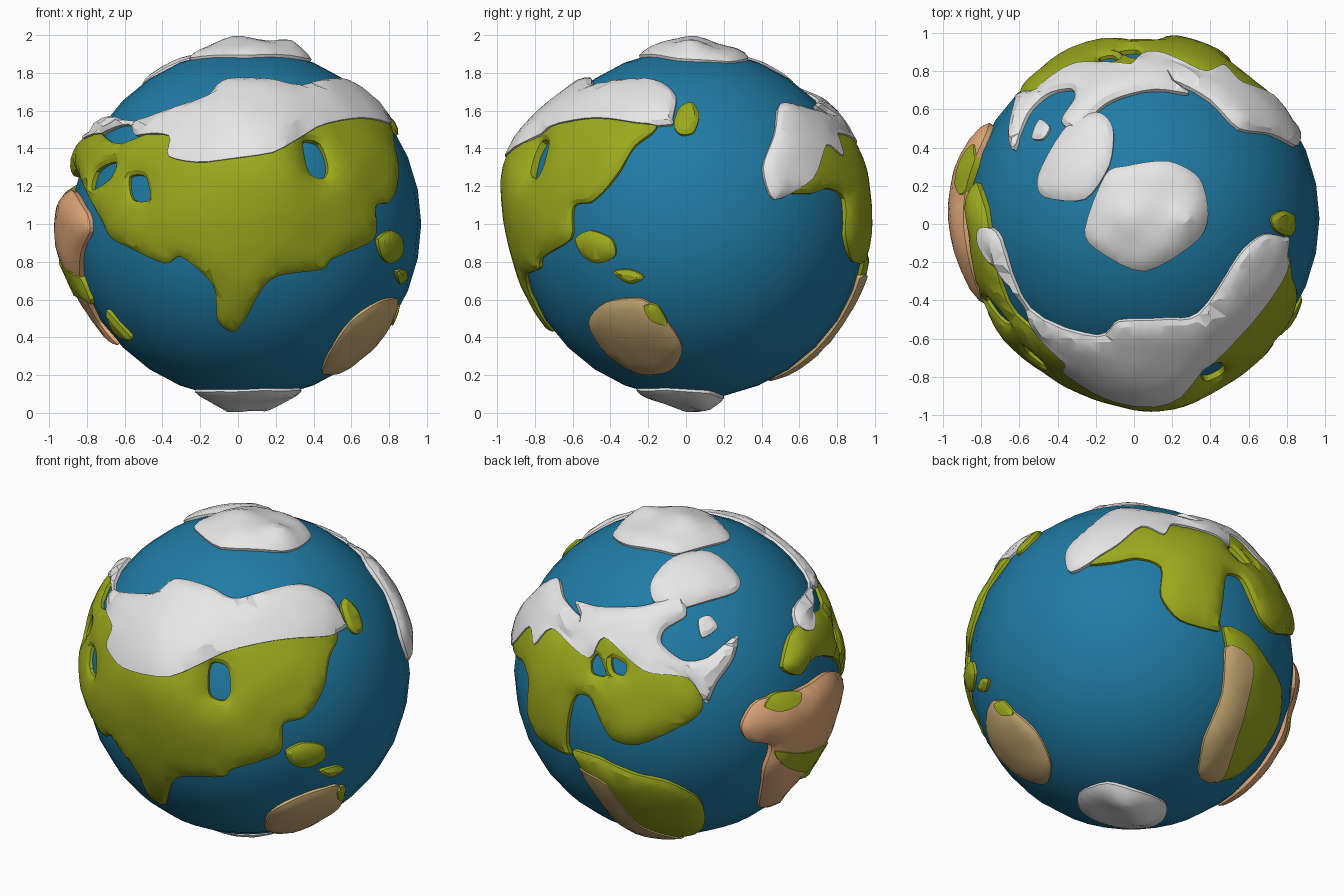
import bpy, bmesh, math, random
from mathutils import Vector, noise
from mathutils.geometry import delaunay_2d_cdt

if "Cube" in bpy.data.objects:
    bpy.data.objects.remove(bpy.data.objects["Cube"])

random.seed(4)
C = Vector((0.045, 0.03, 1.0))      # globe centre
R = 0.925                           # sea radius


def material(name, rgb):
    m = bpy.data.materials.new(name)
    m.diffuse_color = (*rgb, 1)
    m.use_nodes = True
    m.node_tree.nodes["Principled BSDF"].inputs["Base Color"].default_value = m.diffuse_color
    return m


SEA = material("sea blue", (0.014, 0.20, 0.378))
GREEN = material("grass green", (0.33, 0.40, 0.012))
WHITE = material("ice white", (0.80, 0.80, 0.80))
ORANGE = material("desert orange", (0.76, 0.40, 0.195))
SAND = material("sand", (0.61, 0.42, 0.18))

# viewing directions used to place coast points: azimuth, elevation, position of the globe centre
VIEWS = {"front": (0, 0, C.x, C.z), "right": (90, 0, C.y, C.z), "top": (0, 90, C.x, C.y),
         "bottom": (0, -90, C.x, -C.y), "back_left": (-147, 28, 0, 0), "back_right": (140, -28, 0, 0)}


def seen(view, *pts):
    """Directions from the globe centre of points seen in one view."""
    az, el, cu, cv = VIEWS[view]
    a, e = math.radians(az), math.radians(el)
    right = Vector((math.cos(a), math.sin(a), 0))
    toward = Vector((math.sin(a) * math.cos(e), -math.cos(a) * math.cos(e), math.sin(e)))
    up = toward.cross(right)
    out = []
    for u, v in pts:
        u, v = u - cu, v - cv
        w = math.sqrt(max(0.0, 0.94 ** 2 - u * u - v * v))
        out.append((right * u + up * v + toward * w).normalized())
    return out


# mountains: direction, height, angular width
PEAKS = [((0.08, -0.94, 0.34), 0.085, 0.26), ((-1, 0.12, 0.02), 0.06, 0.33),
         ((0.1, 0.95, 0.25), 0.02, 0.35), ((-0.05, 0, 1), 0.036, 0.08),
         ((0.23, 0.0, 0.98), 0.042, 0.06), ((0.05, -0.14, 0.98), 0.015, 0.07),
         ((-0.07, 0.0, -0.99), 0.045, 0.08), ((0.12, 0.1, -0.99), 0.045, 0.07)]
PEAKS = [(Vector(d).normalized(), h, s) for d, h, s in PEAKS]


def relief(d):
    return sum(h * math.exp(-(d.angle(p) / s) ** 2 / 2) for p, h, s in PEAKS) + 0.01 * noise.noise(d * 5)


def hermite(b, c, m0, m1, t):
    t2, t3 = t * t, t * t * t
    return b * (2 * t3 - 3 * t2 + 1) + m0 * (t3 - 2 * t2 + t) + c * (3 * t2 - 2 * t3) + m1 * (t3 - t2)


def smooth_loop(p, steps=4):
    """Closed smooth curve through 2D points."""
    n = len(p)
    return [hermite(p[i], p[(i + 1) % n], 0.42 * (p[(i + 1) % n] - p[i - 1]),
                    0.42 * (p[(i + 2) % n] - p[i]), k / steps) for i in range(n) for k in range(steps)]


def edge_distance(q, segs):
    best = 9.0
    for a, b in segs:
        ab = b - a
        t = max(0.0, min(1.0, (q - a).dot(ab) / max(ab.length_squared, 1e-12)))
        best = min(best, (q - a - ab * t).length_squared)
    return math.sqrt(best)


def inside(q, segs):
    odd = False
    for a, b in segs:
        if (a.y > q.y) != (b.y > q.y) and q.x < a.x + (q.y - a.y) / (b.y - a.y) * (b.x - a.x):
            odd = not odd
    return odd


def patch(name, mat, outline, height=0.036, rim=0.3, lakes=(), step=0.06, over=None):
    """Raised plate on the globe: outline flattened, triangulated, wrapped back with relief.
    Returns its height function, so that a cover can be laid over it."""
    n = sum(outline, Vector()).normalized()
    e1 = n.orthogonal().normalized()
    e2 = n.cross(e1)

    def flat(d):
        t = Vector((d.dot(e1), d.dot(e2)))
        return t.normalized() * d.angle(n) if t.length > 1e-9 else Vector((0, 0))

    def wrap(q):
        a = q.length
        return n if a < 1e-9 else n * math.cos(a) + (e1 * q.x + e2 * q.y) * (math.sin(a) / a)

    def rise(q, d):
        dist = edge_distance(q, segs)
        k = rim + (1 - rim) * min(1.0, math.sqrt(dist / 0.07))
        h = height * k + relief(d) * (0.4 + 0.6 * min(1.0, dist / 0.12))
        return max(h, over(d) + 0.009) if over else h

    def top(d):
        q = flat(d)
        return rise(q, d) if inside(q, segs) else 0.0

    pts, edges, segs = [], [], []
    for loop in [outline, *lakes]:
        ring = smooth_loop([flat(d) for d in loop])
        s, m = len(pts), len(ring)
        pts += ring
        edges += [(s + i, s + (i + 1) % m) for i in range(m)]
        segs += [(ring[i], ring[(i + 1) % m]) for i in range(m)]
    # rounded shoulder ring and jittered interior points
    extra = []
    for a, b in segs:
        mid, side = (a + b) / 2, Vector((a.y - b.y, b.x - a.x))
        if side.length > 1e-6:
            extra += [(mid + side.normalized() * k, 0.018) for k in (0.025, -0.025)]
    lo = [min(p[i] for p in pts) for i in (0, 1)]
    hi = [max(p[i] for p in pts) for i in (0, 1)]
    for i in range(int((hi[0] - lo[0]) / step) + 2):
        for j in range(int((hi[1] - lo[1]) / step) + 2):
            jit = [random.uniform(-0.25, 0.25) * step for _ in (0, 1)]
            extra.append((Vector((lo[0] + (i + j % 2 / 2) * step + jit[0], lo[1] + j * step + jit[1])), 0.04))
    pts += [q for q, gap in extra if inside(q, segs) and edge_distance(q, segs) > gap]
    vs, _, faces, *_ = delaunay_2d_cdt(pts, edges, [], 0, 1e-5)

    bm = bmesh.new()
    dirs = [wrap(q) for q in vs]
    bvs = [bm.verts.new(C + d * (R + rise(q, d))) for q, d in zip(vs, dirs)]
    for f in faces:
        if inside(sum((vs[i] for i in f), Vector((0, 0))) / len(f), segs):
            bm.faces.new([bvs[i] for i in f])
    # walls down into the sea
    foot = {}
    for e in [e for e in bm.edges if len(e.link_faces) == 1]:
        lp = e.link_loops[0]
        a, b = lp.vert, lp.link_loop_next.vert
        for v in (a, b):
            if v not in foot:
                foot[v] = bm.verts.new(C + (v.co - C).normalized() * 0.9)
        bm.faces.new((b, a, foot[a], foot[b]))
    bmesh.ops.delete(bm, geom=[v for v in bm.verts if not v.link_faces], context='VERTS')
    finish(name, bm, mat, 22)
    return top


def finish(name, bm, mat, angle):
    me = bpy.data.meshes.new(name)
    bm.to_mesh(me)
    bm.free()
    me.materials.append(mat)
    me.shade_smooth()
    me.set_sharp_from_angle(angle=math.radians(angle))
    bpy.context.collection.objects.link(bpy.data.objects.new(name, me))


# sea
bm = bmesh.new()
bmesh.ops.create_uvsphere(bm, u_segments=32, v_segments=16, radius=R)
bmesh.ops.translate(bm, verts=bm.verts, vec=C)
finish("sea", bm, SEA, 40)

# large front land with three lakes, and its ice
front = patch(
    "front_land", GREEN,
    seen("back_left", (.62, 0), (.66, .18))
    + seen("top", (-.74, -.13), (-.62, -.48), (-.2, -.65), (-.05, -.57), (.16, -.57), (.36, -.53), (.58, -.24), (.7, -.15))
    + seen("right", (-.16, 1.51), (-.27, 1.42), (-.35, 1.29), (-.43, 1.185), (-.51, 1.116), (-.6, 1.095),
           (-.615, .92), (-.77, .815))
    + seen("front", (.45, .76), (.22, .725), (.13, .657), (.035, .487), (-.03, .425), (-.11, .487), (-.13, .67),
           (-.3, .825), (-.39, .79), (-.57, .87), (-.68, .93), (-.74, 1.05))
    + seen("back_left", (.8, .07), (.715, -.04)),
    lakes=[seen("front", (.34, 1.43), (.43, 1.42), (.475, 1.3), (.45, 1.24), (.37, 1.27)),
           seen("front", (-.575, 1.25), (-.49, 1.25), (-.47, 1.13), (-.56, 1.13)),
           seen("front", (-.65, 1.33), (-.68, 1.24), (-.77, 1.18), (-.75, 1.28))])
patch("front_ice", WHITE,
      seen("top", (-.7, -.08), (-.55, -.45), (-.19, -.59), (-.08, -.51), (.16, -.5), (.34, -.475), (.55, -.17),
           (.685, -.055), (.79, -.07))
      + seen("right", (-.08, 1.53), (-.24, 1.52), (-.45, 1.545))
      + seen("front", (.4, 1.49), (.17, 1.34), (-.15, 1.305), (-.35, 1.345), (-.35, 1.45), (-.54, 1.47), (-.58, 1.53),
             (-.72, 1.48))
      + seen("back_left", (.76, .22), (.71, .22)), height=.045, over=front)

# back land with two lakes, and its ice
back = patch(
    "back_land", GREEN,
    seen("back_right", (-.29, .57), (-.11, .575), (.03, .6), (.17, .55), (.17, .38), (.28, .24), (.5, .18))
    + seen("back_left", (-.6, -.45), (-.58, -.25), (-.54, -.18), (-.46, -.2), (-.4, -.335), (-.335, -.43),
           (-.18, -.46), (.1, -.335), (.18, -.25), (.16, -.15), (.05, -.04), (-.1, .05), (-.14, .2), (-.32, .2))
    + seen("top", (.2, .82), (.42, .73), (.6, .59)) + seen("right", (.52, 1.35)),
    lakes=[seen("back_left", (-.46, .01), (-.42, .05), (-.37, -.07), (-.45, -.06)),
           seen("back_left", (-.34, .03), (-.26, -.01), (-.27, -.07), (-.33, -.05))])
patch("back_ice", WHITE,
      seen("right", (.47, 1.13), (.41, 1.3), (.47, 1.475))
      + seen("top", (.55, .5), (.4, .65), (.21, .75))
      + seen("back_left", (-.56, .36), (-.42, .325), (-.2, .325), (-.07, .36), (.04, .405), (.08, .28), (-.04, .195),
             (-.056, .11), (.07, .017), (.21, .04), (.37, .17), (.35, .03), (.257, -.11), (.2, -.22), (.1, -.085),
             (-.12, -.056), (-.235, .017), (-.375, .14), (-.46, .03), (-.57, .11), (-.68, .2), (-.765, .11))
      + seen("back_right", (.056, .754), (-.11, .63)), height=.045, over=back)

# southern back land with sandy coast
south = patch("south_land", GREEN, seen("back_right", (.53, .21), (.67, .156), (.78, .017), (.855, -.12), (.84, -.32),
              (.73, -.51), (.587, -.64), (.475, -.67), (.4, -.62), (.44, -.43), (.54, -.18), (.555, .045)))
patch("south_sand_coast", SAND, seen("back_right", (.54, .08), (.6, .08), (.67, 0), (.66, -.15), (.59, -.4),
      (.52, -.62), (.46, -.68), (.385, -.63), (.42, -.43), (.52, -.18)), over=south)

# desert land on the left with grass areas
desert = patch(
    "desert_land", ORANGE,
    seen("back_left", (.4, -.335), (.49, -.195), (.715, -.12), (.86, -.01))
    + seen("front", (-.8, 1.06), (-.785, .96), (-.83, .85), (-.825, .68), (-.74, .47))
    + seen("back_left", (.6, -.73), (.49, -.775), (.52, -.59), (.56, -.44), (.435, -.42)))
patch("desert_grass_band", GREEN,
      seen("back_left", (.57, -.46), (.7, -.44), (.84, -.38), (.78, -.52), (.62, -.53)), over=desert)
patch("desert_grass_spot", GREEN,
      seen("back_left", (.51, -.22), (.58, -.15), (.7, -.13), (.68, -.19), (.58, -.24)), over=desert)

# islands
sandy = patch("sand_island", SAND, seen("right", (-.52, .475), (-.43, .58), (-.24, .6), (-.11, .49), (-.02, .34),
              (-.08, .22), (-.25, .2), (-.43, .31)), height=0.03)
patch("sand_island_grass", GREEN, seen("right", (-.22, .57), (-.15, .56), (-.1, .47), (-.18, .5)), height=.02, over=sandy)
patch("left_island", GREEN, seen("front", (-.7, .54), (-.66, .5), (-.57, .4), (-.58, .38), (-.65, .42), (-.69, .49)))
patch("right_island", GREEN, seen("right", (-.59, .92), (-.51, .965), (-.4, .92), (-.38, .83), (-.47, .79), (-.55, .83)))
patch("right_islet", GREEN, seen("right", (-.39, .745), (-.3, .755), (-.225, .715), (-.3, .68)))
patch("upper_right_island", GREEN, seen("right", (-.035, 1.62), (.03, 1.65), (.07, 1.58), (.04, 1.49), (-.03, 1.48),
      (-.065, 1.53)))
patch("ice_island", WHITE, seen("top", (-.51, .23), (-.44, .39), (-.31, .56), (-.18, .585), (-.11, .5), (-.13, .31),
      (-.26, .13), (-.47, .14)))
patch("ice_islet", WHITE, seen("top", (-.54, .455), (-.5, .55), (-.445, .51), (-.48, .45)), height=0.025)

# polar caps
patch("north_cap", WHITE, seen("top", (-.26, -.03), (-.15, .26), (-.04, .305), (.18, .33), (.345, .24), (.39, .05),
      (.33, -.09), (.055, -.25), (-.19, -.14)), step=0.045)
patch("south_cap", WHITE, seen("bottom", (-.23, .05), (-.1, -.17), (.1, -.2), (.3, -.12), (.33, .1), (.15, .26),
      (-.1, .22)), height=0.03, step=0.045)
